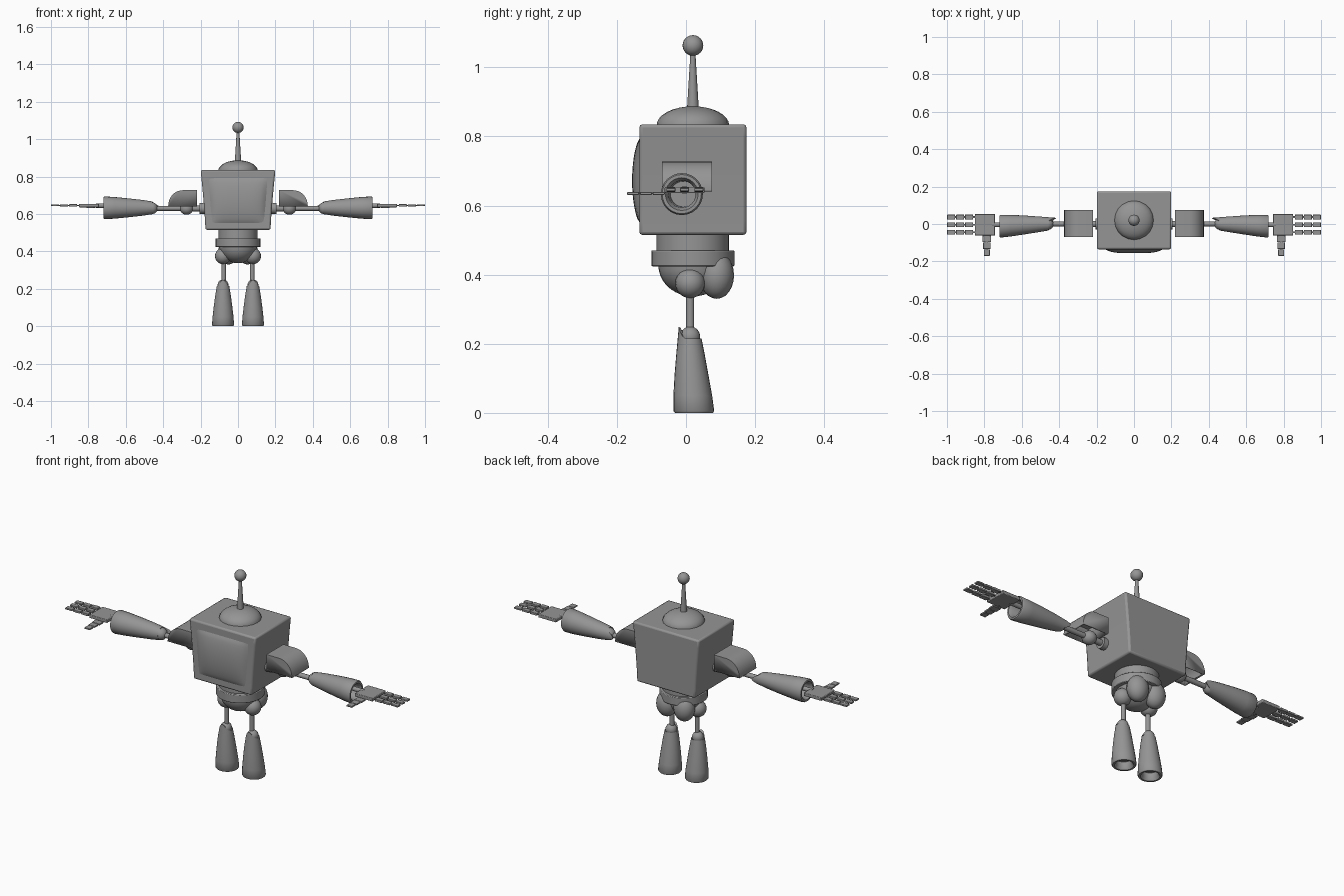
import bpy, bmesh, math
from mathutils import Matrix, Vector

cube = bpy.data.objects.get("Cube")
if cube:
    bpy.data.objects.remove(cube)

metal = bpy.data.materials.new("grey metal")
metal.use_nodes = True
GREY = (0.3, 0.3, 0.3, 1)
metal.diffuse_color = GREY
metal.node_tree.nodes["Principled BSDF"].inputs["Base Color"].default_value = GREY


def finish(name, bm, mirror=False, bevel=0, shell=0, angle=35):
    bmesh.ops.recalc_face_normals(bm, faces=bm.faces)
    mesh = bpy.data.meshes.new(name)
    bm.to_mesh(mesh)
    bm.free()
    mesh.materials.append(metal)
    ob = bpy.data.objects.new(name, mesh)
    bpy.context.collection.objects.link(ob)
    bpy.ops.object.select_all(action='DESELECT')
    ob.select_set(True)
    bpy.context.view_layer.objects.active = ob
    bpy.ops.object.shade_smooth_by_angle(angle=math.radians(angle))
    if shell:
        mod = ob.modifiers.new("Shell", 'SOLIDIFY')
        mod.thickness, mod.offset = shell, -1
    if bevel:
        mod = ob.modifiers.new("Bevel", 'BEVEL')
        mod.width, mod.segments = bevel, 2
    if mirror:
        mod = ob.modifiers.new("Mirror", 'MIRROR')
        mod.use_mirror_merge = False
    return ob


def loft(bm, rings, cap_start=True, cap_end=True):
    loops = [[bm.verts.new(p) for p in ring] for ring in rings]
    n = len(loops[0])
    for a, b in zip(loops, loops[1:]):
        for i in range(n):
            bm.faces.new((a[i], a[(i + 1) % n], b[(i + 1) % n], b[i]))
    if cap_start:
        bm.faces.new(loops[0])
    if cap_end:
        bm.faces.new(loops[-1])


def circle(r, z, cx=0, cy=0, n=24):
    steps = [math.tau * i / n for i in range(n)]
    return [Vector((cx + r * math.cos(a), cy + r * math.sin(a), z)) for a in steps]


def lathe(name, profile, center=(0, 0), n=24, **opts):
    bm = bmesh.new()
    loft(bm, [circle(r, z, *center, n=n) for r, z in profile])
    return finish(name, bm, **opts)


def ball(name, center, radii, **opts):
    bm = bmesh.new()
    bmesh.ops.create_uvsphere(bm, u_segments=20, v_segments=12, radius=1)
    bm.transform(Matrix.Translation(center) @ Matrix.Diagonal((*radii, 1)))
    return finish(name, bm, **opts)


def rod(name, x0, x1, y, z, r):
    bm = bmesh.new()
    loft(bm, [[Vector((x, y + p.x, z + p.y)) for p in circle(r, 0, n=14)] for x in (x0, x1)])
    return finish(name, bm, mirror=True)


def add_box(bm, center, size):
    bmesh.ops.create_cube(bm, size=1, matrix=Matrix.Translation(center) @ Matrix.Diagonal((*size, 1)))


# Head body: a flared box with gently bowed sides
MID_Y = 0.02
bm = bmesh.new()
rings = []
for i in range(9):
    t = i / 8
    w = 0.174 + 0.026 * t ** 1.3
    z = 0.515 + 0.32 * t
    rings.append([(-w, -0.135, z), (w, -0.135, z), (w, 0.175, z), (-w, 0.175, z)])
loft(bm, rings)
body = finish("body", bm, bevel=0.009)
body.modifiers["Bevel"].limit_method = 'ANGLE'

# Bulging front screen, wider at its top
bm = bmesh.new()
bmesh.ops.create_grid(bm, x_segments=20, y_segments=20, size=1)
for v in bm.verts:
    u, h = v.co.x, v.co.y
    bulge = max(0, (1 - u ** 4) * (1 - h * h)) ** 0.7
    v.co = (u * (0.15 + 0.01 * h), -0.134 - 0.022 * bulge, 0.672 + 0.122 * h)
# thin skirt so the screen sits in the face
rim = [e for e in bm.edges if e.is_boundary]
skirt = bmesh.ops.extrude_edge_only(bm, edges=rim)["geom"]
for v in skirt:
    if isinstance(v, bmesh.types.BMVert):
        v.co.y = -0.125
finish("screen", bm)

# Dome and antenna on top
dome = []
for i in range(8):
    a = math.pi / 2 * i / 8
    dome.append((0.105 * math.cos(a), 0.832 + 0.055 * math.sin(a)))
lathe("dome", dome + [(0.006, 0.887)], (0, MID_Y), n=20)
lathe("antenna", [(0.017, 0.88), (0.007, 1.045)], (0, MID_Y), n=16)
ball("antenna_ball", (0, MID_Y, 1.063), (0.03, 0.03, 0.03))

# Waist, belt and rounded pelvis
lathe("waist", [(0.105, 0.46), (0.105, 0.52)], (0, MID_Y), n=32)
lathe("belt", [(0.12, 0.424), (0.12, 0.47)], (0, MID_Y), n=32, bevel=0.003)
bowl = []
for i in range(9):
    a = math.pi / 2 * i / 9
    bowl.append((0.1 * math.cos(a), 0.427 - 0.09 * math.sin(a)))
lathe("pelvis", bowl, (0, MID_Y), n=28)
ball("rear_lobes", (0.052, 0.089, 0.398), (0.055, 0.05, 0.068), mirror=True)

# Hips and leg rods
LEG_X, LEG_Y = 0.08, 0.012
ball("hip_balls", (LEG_X, LEG_Y, 0.375), (0.043, 0.043, 0.043), mirror=True)
lathe("leg_rods", [(0.012, 0.22), (0.012, 0.36)], (LEG_X - 0.004, LEG_Y), n=14, mirror=True)


# Flared hollow sleeve with a pointed lip, shared by shins and forearms
def sleeve(name, matrix, depth):
    bm = bmesh.new()
    outer = [(0.055, 0), (0.059, 0.006), (0.056, 0.05), (0.049, 0.11), (0.041, 0.17), (0.033, 0.215)]
    rings = [circle(0.036, depth), circle(0.038, 0.012), circle(0.046, 0)]
    rings += [circle(r, z) for r, z in outer]
    inner = circle(0.027, 0.212)
    rings += [inner]
    for ring in rings:
        for p in ring:
            p.y += 0.011 * max(0, 1 - p.z / 0.2) ** 1.3
    for ring in rings[-2:]:
        for p in ring:
            front = max(0, -p.y / p.xy.length)
            p.z += 0.034 * front ** 4
    loft(bm, rings)
    bm.transform(matrix)
    return finish(name, bm, mirror=True, angle=40)


sleeve("shins", Matrix.Translation((LEG_X, LEG_Y, 0)), 0.04)
ball("knee_balls", (LEG_X, LEG_Y, 0.22), (0.029, 0.029, 0.03), mirror=True)

ARM_Z = 0.633
arm_axes = Matrix(((0, 0, -1, 0.72), (0, -1, 0, -0.001), (-1, 0, 0, ARM_Z), (0, 0, 0, 1)))
sleeve("forearms", arm_axes @ Matrix.Diagonal((1.03, 1.03, 1.22, 1)), 0.06)
ball("elbow_balls", (0.463, 0, ARM_Z - 0.002), (0.034, 0.032, 0.032), mirror=True)

# Shoulder covers: open-bottomed shells with a rounded outer top
outline = [(0.22, 0.64), (0.22, 0.727)]
for i in range(9):
    a = math.pi / 2 * (1 - i / 8)
    outline.append((0.295 + 0.078 * math.cos(a), 0.645 + 0.082 * math.sin(a)))
outline.append((0.373, 0.64))
bm = bmesh.new()
loft(bm, [[Vector((x, y, z)) for x, z in outline] for y in (-0.07, 0.075)])
floor = [f for f in bm.faces if all(v.co.z < 0.641 for v in f.verts)]
bmesh.ops.delete(bm, geom=floor, context='FACES_ONLY')
finish("shoulder_covers", bm, mirror=True, shell=0.012)

# Shoulder joints and upper arms
rod("shoulder_discs", 0.175, 0.205, 0, 0.63, 0.03)
rod("shoulder_axles", 0.17, 0.29, 0, 0.63, 0.016)
ball("shoulder_balls", (0.275, 0, 0.63), (0.036, 0.036, 0.034), mirror=True)
rod("upper_arms", 0.27, 0.46, 0, 0.63, 0.013)
rod("wrists", 0.65, 0.76, -0.004, 0.645, 0.012)

# Flat hands: palm, three jointed fingers and a jointed thumb
bm = bmesh.new()
add_box(bm, (0.797, -0.004, 0.645), (0.107, 0.115, 0.018))
finish("palms", bm, mirror=True, bevel=0.003)

bm = bmesh.new()
for y in (0.037, -0.004, -0.044):
    add_box(bm, (0.92, y, 0.646), (0.15, 0.01, 0.005))
    for k in range(3):
        add_box(bm, (0.882 + 0.048 * k, y, 0.646), (0.042, 0.026, 0.013 - 0.002 * k))
finish("fingers", bm, mirror=True, bevel=0.002)

bm = bmesh.new()
add_box(bm, (0.787, -0.105, 0.635), (0.014, 0.11, 0.004))
for k in range(3):
    add_box(bm, (0.787, -0.079 - 0.037 * k, 0.635), (0.046 - 0.007 * k, 0.034, 0.008))
finish("thumbs", bm, mirror=True, bevel=0.0015)
